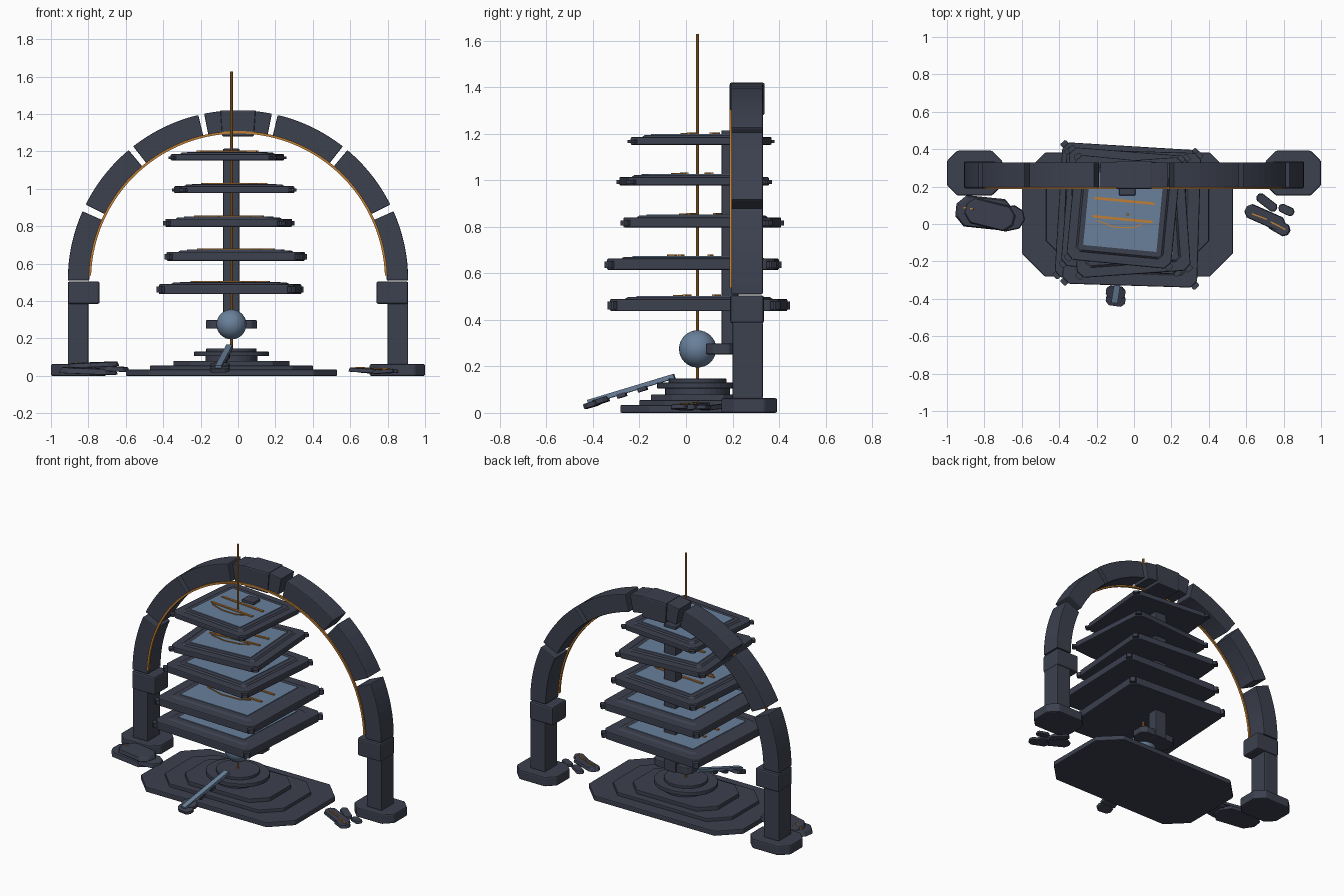
import bpy
import bmesh
from math import sin, cos, radians
from mathutils import Matrix, Vector

cube = bpy.data.objects.get("Cube")
if cube:
    bpy.data.objects.remove(cube, do_unlink=True)


def make_material(name, colour):
    mat = bpy.data.materials.new(name)
    mat.use_nodes = True
    mat.diffuse_color = (*colour, 1)
    mat.node_tree.nodes["Principled BSDF"].inputs["Base Color"].default_value = (*colour, 1)
    return mat


STONE = make_material("dark slate", (0.045, 0.052, 0.077))
PANEL = make_material("steel blue", (0.14, 0.215, 0.325))
COPPER = make_material("copper", (0.52, 0.21, 0.035))


def finish(name, bm, mat, matrix=Matrix(), bevel=0):
    bmesh.ops.recalc_face_normals(bm, faces=bm.faces)
    mesh = bpy.data.meshes.new(name)
    bm.to_mesh(mesh)
    bm.free()
    mesh.materials.append(mat)
    ob = bpy.data.objects.new(name, mesh)
    ob.matrix_world = matrix
    bpy.context.collection.objects.link(ob)
    if bevel:
        mod = ob.modifiers.new("Bevel", 'BEVEL')
        mod.width = bevel
        mod.segments = 2
        mod.limit_method = 'ANGLE'
        mod.angle_limit = radians(40)
    return ob


def prism(name, outline, low, high, mat, matrix=Matrix(), bevel=0, taper=1):
    """Extrude a 2D outline from low to high, scaling the top by taper."""
    bm = bmesh.new()
    bottom = [bm.verts.new((x, y, low)) for x, y in outline]
    top = [bm.verts.new((x * taper, y * taper, high)) for x, y in outline]
    bm.faces.new(bottom)
    bm.faces.new(top)
    for i in range(len(outline)):
        j = (i + 1) % len(outline)
        bm.faces.new((bottom[i], bottom[j], top[j], top[i]))
    return finish(name, bm, mat, matrix, bevel)


def octagon(hx, hy, cut):
    corner = [(hx, hy - cut), (hx - cut, hy)]
    half = corner + [(-x, y) for x, y in reversed(corner)]
    return half + [(-x, -y) for x, y in half]


def ellipse(rx, ry, n=32):
    return [(rx * cos(radians(360 * i / n)), ry * sin(radians(360 * i / n))) for i in range(n)]


def box(name, x, y, z, mat=STONE, matrix=Matrix(), bevel=0.006):
    outline = [(x[0], y[0]), (x[1], y[0]), (x[1], y[1]), (x[0], y[1])]
    return prism(name, outline, z[0], z[1], mat, matrix, bevel)


def bar(name, start, end, width, height, mat, matrix=Matrix()):
    """Straight square bar between two points."""
    a, b = Vector(start), Vector(end)
    turn = (b - a).to_track_quat('X', 'Z').to_matrix().to_4x4()
    return box(name, (0, (b - a).length), (-width / 2, width / 2), (-height / 2, height / 2),
               mat, matrix @ Matrix.Translation(a) @ turn, 0)


def place(x, y, z, turn=0, tip=0, roll=0):
    return (Matrix.Translation((x, y, z)) @ Matrix.Rotation(radians(turn), 4, 'Z')
            @ Matrix.Rotation(radians(tip), 4, 'X') @ Matrix.Rotation(radians(roll), 4, 'Y'))


# Arch: curved blocks drawn in the xz plane around the springing centre
UPRIGHT = Matrix.Translation((0, 0, 0.51)) @ Matrix.Rotation(radians(90), 4, 'X')


def arc_block(name, start, end, inner, outer, y0, y1, mat=STONE, bevel=0.005):
    n = max(2, int((end - start) / 3))
    angles = [radians(start + (end - start) * i / n) for i in range(n + 1)]
    outline = [(outer * cos(a), outer * sin(a)) for a in angles]
    outline += [(inner * cos(a), inner * sin(a)) for a in reversed(angles)]
    return prism(name, outline, -y1, -y0, mat, UPRIGHT, bevel)


for side, label in ((1, "left"), (-1, "right")):
    for k, (a, b) in enumerate(((0, 24), (26.5, 50), (52, 76.5), (78.5, 84.5))):
        start, end = (a, b) if side > 0 else (180 - b, 180 - a)
        arc_block(f"{label}_arch_block_{k + 1}", start, end, 0.795, 0.91, 0.195, 0.33)
    # Piers with capital and plinth
    xs = lambda p, q: sorted((side * p, side * q))
    box(f"{label}_pier", xs(0.8, 0.91), (0.2, 0.33), (0.06, 0.39))
    box(f"{label}_capital", xs(0.74, 0.91), (0.19, 0.335), (0.385, 0.505), bevel=0.01)
    prism(f"{label}_plinth", octagon(0.148, 0.12, 0.055), 0, 0.063, STONE,
          place(side * 0.852, 0.272, 0), 0.008)
prism("keystone", [(-0.085, 0.77), (0.085, 0.77), (0.095, 0.91), (-0.095, 0.91)],
      -0.338, -0.188, STONE, UPRIGHT, 0.008)
arc_block("arch_copper_strip", 2, 178, 0.786, 0.799, 0.186, 0.2, COPPER, 0)

# Stepped base
CX, CY = -0.035, 0.05
CENTRE = place(CX, CY, 0)
prism("base_plate", octagon(0.565, 0.332, 0.125), 0, 0.034, STONE, CENTRE, 0.006)
prism("base_step_1", octagon(0.435, 0.25, 0.11), 0.03, 0.055, STONE, CENTRE, 0.004)
prism("base_step_2", octagon(0.31, 0.2, 0.09), 0.05, 0.08, STONE, CENTRE, 0.004)
prism("base_neck", ellipse(0.14, 0.14), 0.075, 0.108, STONE, CENTRE)
prism("base_disc", ellipse(0.2, 0.175), 0.105, 0.13, STONE, CENTRE, 0.004)
prism("base_cap", ellipse(0.135, 0.125), 0.128, 0.147, STONE, CENTRE, 0.003)

# Spine, sphere and its bracket, mast
box("spine", (-0.08, 0.008), (0.152, 0.225), (0.25, 1.215))
prism("sphere_bracket", octagon(0.137, 0.065, 0.03), 0.252, 0.298, STONE,
      place(CX, 0.15, 0), 0.006)
bm = bmesh.new()
bmesh.ops.create_uvsphere(bm, u_segments=32, v_segments=16, radius=0.08)
for f in bm.faces:
    f.smooth = True
finish("sphere", bm, PANEL, place(CX, CY, 0.275))
prism("mast", ellipse(0.007, 0.007, 10), 0.145, 1.628, COPPER, CENTRE)

# Shelves: centre x, centre y, base height, half size, thickness, turn
shelves = ((-0.042, 0.055, 0.437, 0.362, 0.053, -3.5),
           (-0.012, 0.03, 0.615, 0.36, 0.048, -1.8),
           (-0.05, 0.07, 0.797, 0.318, 0.043, -4.5),
           (-0.02, 0.035, 0.977, 0.304, 0.037, 4),
           (-0.057, 0.065, 1.152, 0.281, 0.034, -5.5))
for n, (x, y, z, h, t, turn) in enumerate(shelves, 1):
    m = place(x, y, z, turn)
    prism(f"shelf_{n}", octagon(h, h, 0.035), 0, t, STONE, m, 0.006)
    prism(f"shelf_{n}_rise", octagon(h * 0.84, h * 0.84, 0.02), t - 0.002, t + 0.008, STONE, m,
          taper=0.95)
    p = h * 0.7
    box(f"shelf_{n}_panel", (-p, p), (-p, p), (t + 0.006, t + 0.012), PANEL, m, 0)
    # Corner studs
    for k in range(4):
        prism(f"shelf_{n}_stud_{k + 1}", octagon(0.02, 0.02, 0.006), 0.008, t - 0.012, STONE,
              m @ Matrix.Rotation(radians(90 * k), 4, 'Z') @ place(h - 0.014, h - 0.014, 0, 45))
    # Copper inlays
    top, w = t + 0.014, p * 0.82
    for k, row in enumerate((0.3, -0.2)):
        bar(f"shelf_{n}_inlay_{k + 1}", (-w, row * p, top), (w, row * p, top), 0.014, 0.009, COPPER, m)
    bends = [(-0.7, -0.3), (-0.2, -0.44), (0.3, -0.41), (0.55, -0.28)]
    for k in range(3):
        (ax, ay), (bx, by) = bends[k:k + 2]
        bar(f"shelf_{n}_trace_{k + 1}", (ax * p, ay * p, top), (bx * p, by * p, top),
            0.006, 0.006, COPPER, m)

# Fallen strut leaning on the base
top_end, low_end = Vector((-0.045, -0.05, 0.158)), Vector((-0.105, -0.42, 0.046))
bar("fallen_strut", top_end, low_end, 0.034, 0.02, PANEL)
drop = Vector((0, 0, -0.014))
for k, (a, b) in enumerate(((0.32, 0.42), (0.56, 0.66))):
    bar(f"strut_cuff_{k + 1}", top_end.lerp(low_end, a) + drop, top_end.lerp(low_end, b) + drop,
        0.044, 0.018, STONE)
for k, (y, z) in enumerate(((-0.365, 0.052), (-0.405, 0.036))):
    prism(f"strut_foot_{k + 1}", octagon(0.052, 0.033, 0.02), -0.011, 0.011, STONE,
          place(-0.098, y, z, -8, 17), 0.003)

# Rubble: x, y, z, half length, half width, thickness, turn, roll
rubble = ((-0.80, 0.06, 0.012, 0.155, 0.085, 0.03, -6, 2),
          (-0.77, 0.05, 0.048, 0.135, 0.07, 0.024, -14, -2),
          (-0.665, 0.03, 0.025, 0.08, 0.065, 0.026, 12, 3),
          (0.70, 0.035, 0.018, 0.115, 0.04, 0.022, -24, 3),
          (0.775, -0.015, 0.014, 0.065, 0.035, 0.02, -30, -4),
          (0.71, 0.115, 0.014, 0.065, 0.025, 0.02, -38, 4),
          (0.815, 0.075, 0.014, 0.045, 0.024, 0.018, -25, -3))
for n, (x, y, z, hx, hy, t, turn, roll) in enumerate(rubble, 1):
    prism(f"rubble_slab_{n}", octagon(hx, hy, hy * 0.6), 0, t, STONE,
          place(x, y, z, turn, 2, roll), 0.004, taper=0.92)
for n, (a, b) in enumerate((((0.63, 0.055, 0.045), (0.71, 0.025, 0.041)),
                            ((0.73, 0.012, 0.04), (0.81, -0.03, 0.038)),
                            ((-0.91, 0.088, 0.045), (-0.86, 0.08, 0.074))), 1):
    bar(f"rubble_inlay_{n}", a, b, 0.008, 0.007, COPPER)
